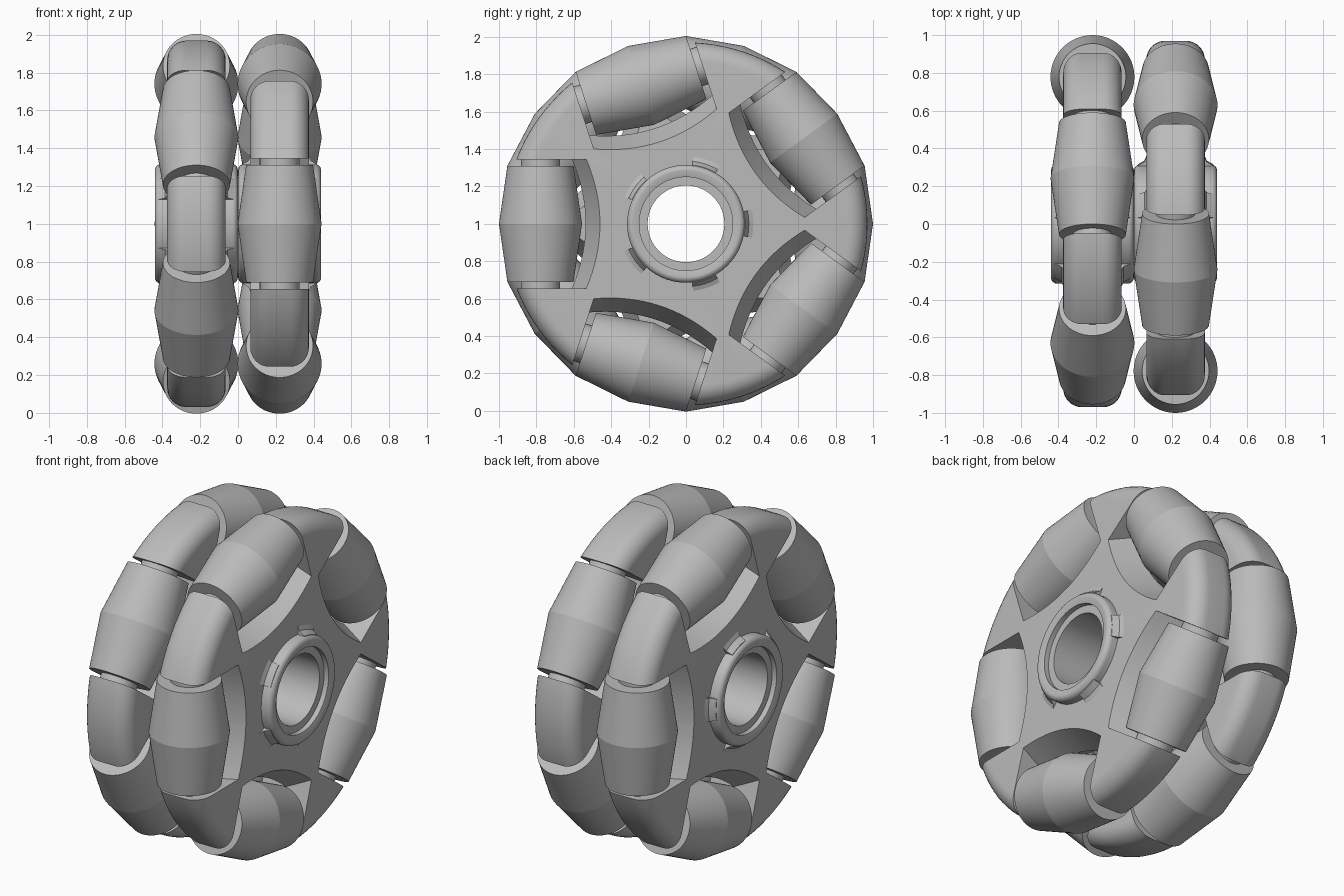
import bpy, bmesh, math
from mathutils import Matrix

cube = bpy.data.objects.get("Cube")
if cube:
    bpy.data.objects.remove(cube, do_unlink=True)

grey = bpy.data.materials.new("plain grey")
grey.use_nodes = True
COLOUR = (0.5, 0.5, 0.5, 1)
grey.diffuse_color = COLOUR
grey.node_tree.nodes["Principled BSDF"].inputs["Base Color"].default_value = COLOUR

HALF = 0.155       # half width of a wheel body
RIM = 0.97         # rim radius
AXLE = 0.778       # distance of roller axles from the centre
SLOT = 0.345       # half length of a roller pocket
STEP = math.tau / 5


def make_object(name, bm, x=0.0, smooth=30):
    bmesh.ops.recalc_face_normals(bm, faces=bm.faces)
    mesh = bpy.data.meshes.new(name)
    bm.to_mesh(mesh)
    bm.free()
    mesh.materials.append(grey)
    obj = bpy.data.objects.new(name, mesh)
    bpy.context.collection.objects.link(obj)
    obj.location = (x, 0, 1)
    shade(obj, smooth)
    return obj


def shade(obj, angle):
    bpy.ops.object.select_all(action='DESELECT')
    obj.select_set(True)
    bpy.context.view_layer.objects.active = obj
    bpy.ops.object.shade_smooth_by_angle(angle=math.radians(angle))


def bridge(bm, rings, closed=False):
    """Skin equal vertex rings; close end to end or cap both ends."""
    n = len(rings[0])
    pairs = list(zip(rings, rings[1:]))
    if closed:
        pairs.append((rings[-1], rings[0]))
    else:
        bm.faces.new(rings[0])
        bm.faces.new(rings[-1])
    for a, b in pairs:
        for i in range(n):
            j = (i + 1) % n
            bm.faces.new((a[i], a[j], b[j], b[i]))


def lathe(bm, profile, segs, closed, matrix=Matrix()):
    """Turn (x, radius) points around the x axis."""
    turns = [math.tau * i / segs for i in range(segs)]
    rings = [[bm.verts.new(matrix @ Matrix.Rotation(t, 4, 'X') @ Matrix.Translation((x, r, 0)).to_translation())
              for t in turns] for x, r in profile]
    bridge(bm, rings, closed)


def corner(cx, cr, radius, start, end, steps=8):
    """Arc of profile points, angles in degrees from +x towards larger radius."""
    angles = [math.radians(start + (end - start) * i / steps) for i in range(steps + 1)]
    return [(cx + radius * math.cos(a), cr + radius * math.sin(a)) for a in angles]


def pocket_cutter(bm, angle):
    """Pocket with an arched floor that narrows to a ridge on the mid plane."""
    turn = Matrix.Rotation(angle, 4, 'X')
    rings = []
    for x, floor in ((-0.3, 0.46), (-HALF, 0.46), (0, 0.537), (HALF, 0.46), (0.3, 0.46)):
        outline = [(1.3, SLOT), (1.3, -SLOT)]
        for i in range(17):
            t = -1 + i / 8
            outline.append((floor + 0.073 * t * t, SLOT * t))
        rings.append([bm.verts.new(turn @ Matrix.Translation((x, r, s)).to_translation())
                      for r, s in outline])
    bridge(bm, rings)


def hub_flare(bm, angle, side):
    """Short sloped fillet between the hub and the wheel face."""
    rings = []
    for i in range(7):
        a = angle + math.radians(-12 + 4 * i)
        pts = [(HALF - 0.02, 0.29), (HALF - 0.02, 0.36), (HALF, 0.36),
               (HALF + 0.01, 0.336), (HALF + 0.045, 0.316), (HALF + 0.045, 0.29)]
        rings.append([bm.verts.new((side * x, r * math.cos(a), r * math.sin(a))) for x, r in pts])
    bridge(bm, rings)


def build_wheel(label, x, phase):
    angles = [phase + STEP * k for k in range(5)]

    # Rounded disc with five roller pockets
    bm = bmesh.new()
    fillet = 0.1
    profile = [(-HALF, 0.28), (HALF, 0.28)]
    profile += corner(HALF - fillet, RIM - fillet, fillet, 0, 90)
    profile += corner(fillet - HALF, RIM - fillet, fillet, 90, 180)
    lathe(bm, profile, 120, True)
    body = make_object(label + "_wheel_body", bm, x)
    bm = bmesh.new()
    for a in angles:
        pocket_cutter(bm, a)
    cutter = make_object(label + "_pocket_cutter", bm, x)
    cutter.hide_render = True
    cut = body.modifiers.new("pockets", 'BOOLEAN')
    cut.operation = 'DIFFERENCE'
    cut.solver = 'EXACT'
    cut.object = cutter
    bpy.context.view_layer.objects.active = body
    bpy.ops.object.modifier_apply(modifier=cut.name)
    bpy.data.objects.remove(cutter, do_unlink=True)
    shade(body, 25)

    # Hub with rounded lips and a stepped bore
    bm = bmesh.new()
    end, lip = 0.219, 0.03
    profile = [(-end + 0.04, 0.205), (end - 0.04, 0.205), (end - 0.04, 0.25), (end - 0.01, 0.25)]
    profile += corner(end - lip, 0.315 - lip, lip, 0, 90, 6)
    profile += corner(lip - end, 0.315 - lip, lip, 90, 180, 6)
    profile += [(0.01 - end, 0.25), (0.04 - end, 0.25)]
    lathe(bm, profile, 72, True)
    make_object(label + "_hub", bm, x, 40)

    # Flares around the hub on both faces
    bm = bmesh.new()
    for k in range(5):
        for side in (-1, 1):
            hub_flare(bm, STEP * k, side)
    make_object(label + "_hub_flares", bm, x)

    # Double-cone rollers and their axle pins
    for k, a in enumerate(angles, 1):
        place = (Matrix.Rotation(a, 4, 'X') @ Matrix.Translation((0, AXLE, 0))
                 @ Matrix.Rotation(math.pi / 2, 4, 'Y'))
        bm = bmesh.new()
        lathe(bm, [(-0.31, 0.177), (0, 0.222), (0.31, 0.177)], 64, False, place)
        make_object(f"{label}_roller_{k}", bm, x, 10)
        bm = bmesh.new()
        lathe(bm, [(-SLOT - 0.01, 0.105), (SLOT + 0.01, 0.105)], 32, False, place)
        make_object(f"{label}_axle_{k}", bm, x)


# Two wheels, staggered by half a roller spacing
build_wheel("left", 0.22, STEP / 2)
build_wheel("right", -0.22, 0)
